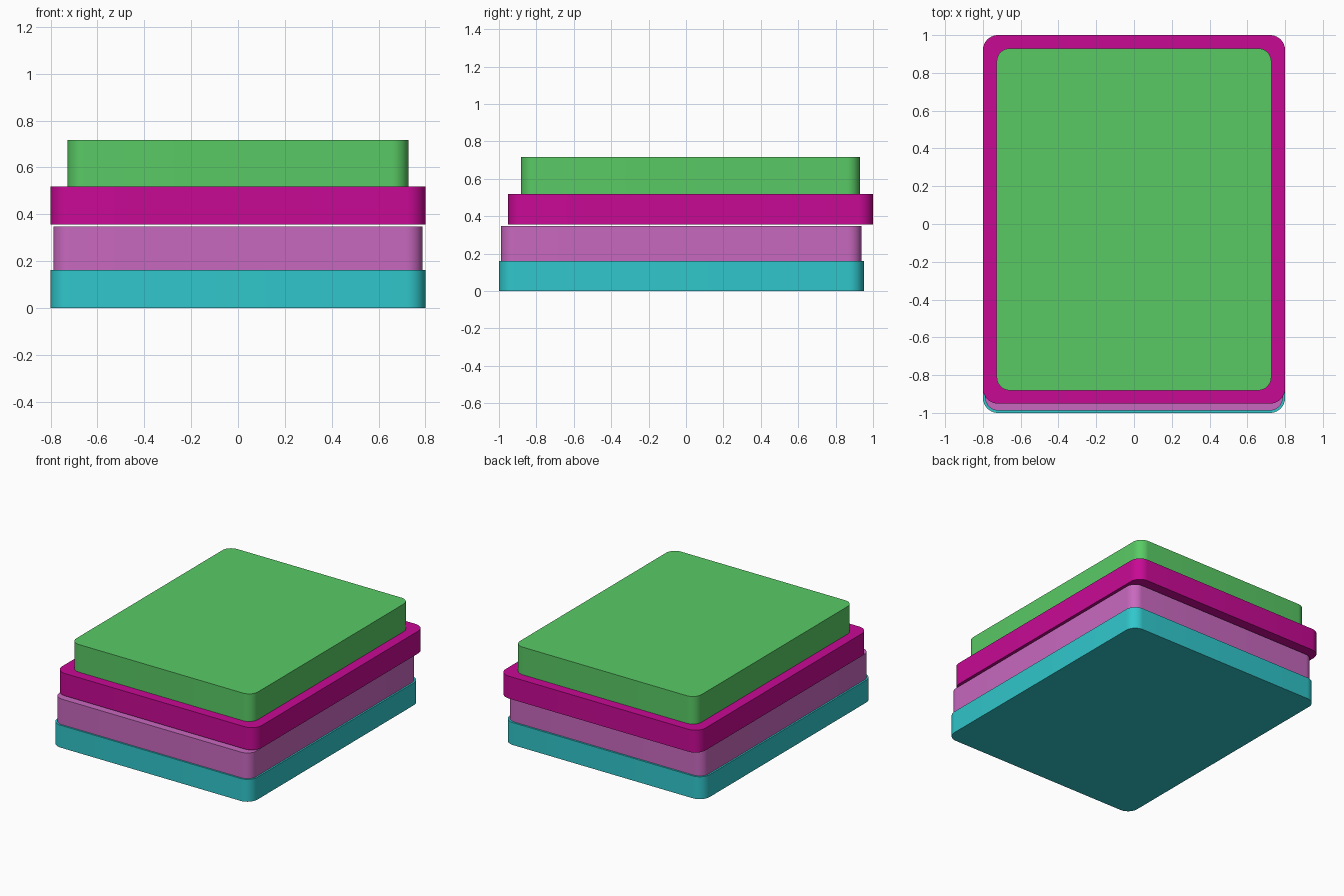
import bpy
import math

if "Cube" in bpy.data.objects:
    bpy.data.objects.remove(bpy.data.objects["Cube"])


def slab(name, half_x, y0, y1, z0, z1, radius, color, steps=10):
    # Rounded-rectangle outline, extruded straight up
    centres = [(half_x - radius, y1 - radius), (radius - half_x, y1 - radius),
               (radius - half_x, y0 + radius), (half_x - radius, y0 + radius)]
    outline = []
    for q, (cx, cy) in enumerate(centres):
        for i in range(steps + 1):
            a = math.pi / 2 * (q + i / steps)
            outline.append((cx + radius * math.cos(a), cy + radius * math.sin(a)))
    n = len(outline)
    verts = [(x, y, z) for z in (z0, z1) for x, y in outline]
    faces = [tuple(reversed(range(n))), tuple(range(n, 2 * n))]
    faces += [(i, (i + 1) % n, n + (i + 1) % n, n + i) for i in range(n)]
    mesh = bpy.data.meshes.new(name)
    mesh.from_pydata(verts, [], faces)
    obj = bpy.data.objects.new(name, mesh)
    bpy.context.collection.objects.link(obj)
    mat = bpy.data.materials.new(name + "_colour")
    mat.diffuse_color = (*color, 1)
    mat.use_nodes = True
    mat.node_tree.nodes["Principled BSDF"].inputs["Base Color"].default_value = mat.diffuse_color
    mesh.materials.append(mat)
    # Smooth corners, sharp rims
    bpy.ops.object.select_all(action='DESELECT')
    obj.select_set(True)
    bpy.context.view_layer.objects.active = obj
    bpy.ops.object.shade_smooth_by_angle(angle=math.radians(30))
    return obj


# Bottom pair: base plate with a slightly smaller block on it
slab("base_plate", 0.8, -1.0, 0.951, 0.0, 0.162, 0.08, (0.03, 0.57, 0.60))
slab("lower_block", 0.788, -0.988, 0.938, 0.162, 0.347, 0.07, (0.58, 0.14, 0.52))

# Top pair: offset plate, held just above the lower block, with a smaller block
slab("upper_plate", 0.8, -0.951, 1.0, 0.356, 0.518, 0.08, (0.58, 0.003, 0.30))
slab("top_block", 0.727, -0.881, 0.93, 0.518, 0.718, 0.07, (0.10, 0.59, 0.13))
